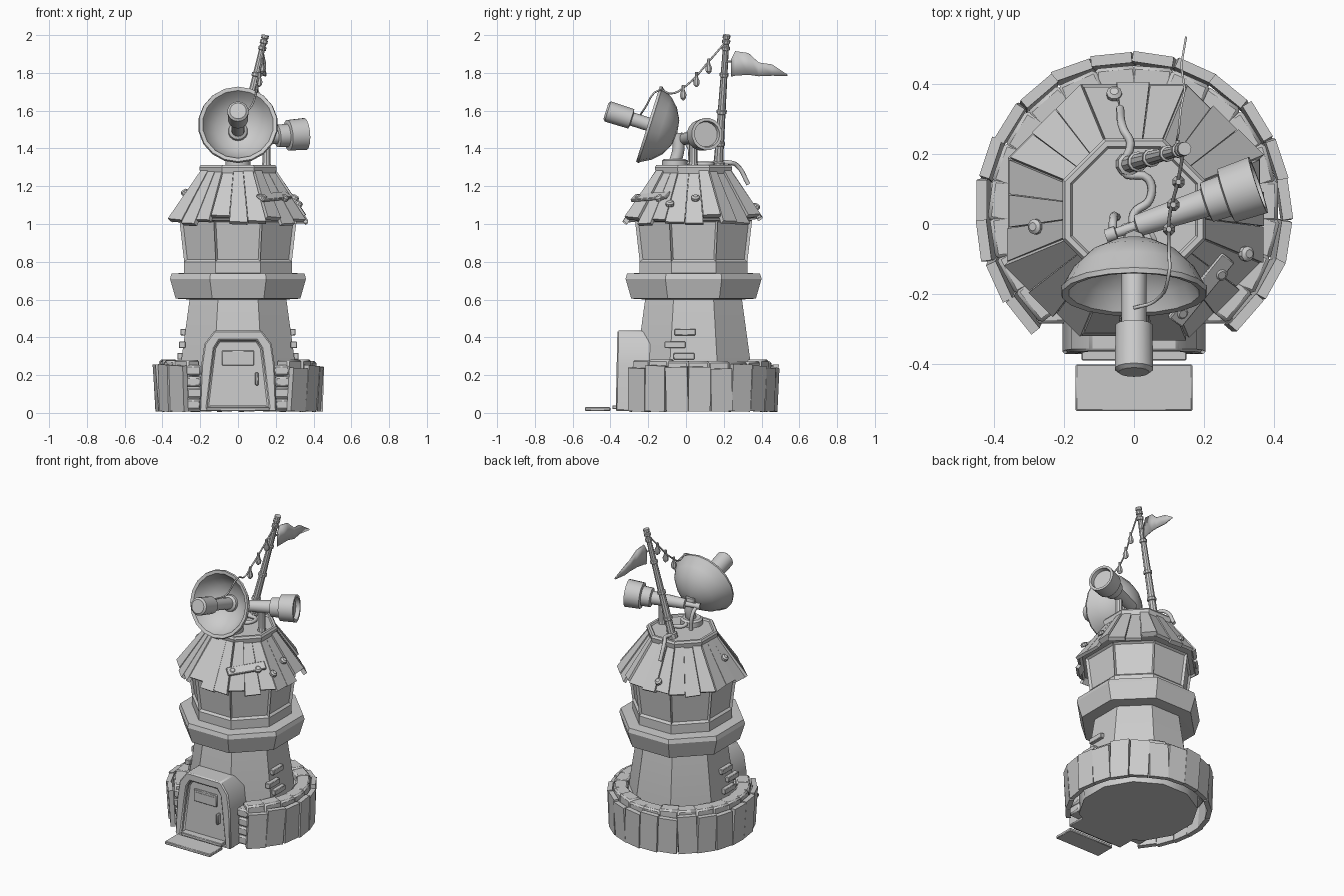
import bpy, bmesh, math, random
from math import pi, sin, cos, tan
from mathutils import Matrix, Vector

random.seed(4)
if "Cube" in bpy.data.objects:
    bpy.data.objects.remove(bpy.data.objects["Cube"])

grey = bpy.data.materials.new("plain_grey")
grey.use_nodes = True
grey.diffuse_color = (0.6, 0.6, 0.6, 1)
grey.node_tree.nodes["Principled BSDF"].inputs["Base Color"].default_value = (0.6, 0.6, 0.6, 1)

CY = 0.04                                  # tower axis in y
AXIS = Matrix.Translation((0, CY, 0))
OCT = 1 / cos(pi / 8)                      # flat-side distance to corner radius


def finish(name, bm, bevel=0.0, angle=30):
    bmesh.ops.recalc_face_normals(bm, faces=bm.faces)
    me = bpy.data.meshes.new(name)
    bm.to_mesh(me)
    bm.free()
    ob = bpy.data.objects.new(name, me)
    bpy.context.collection.objects.link(ob)
    me.materials.append(grey)
    if bevel:
        mod = ob.modifiers.new("edge_bevel", "BEVEL")
        mod.width, mod.segments = bevel, 1
    bpy.ops.object.select_all(action='DESELECT')
    ob.select_set(True)
    bpy.context.view_layer.objects.active = ob
    bpy.ops.object.shade_smooth_by_angle(angle=math.radians(angle))
    return ob


def lathe_bm(profile, n, mat):
    """Rings of (radius, height) joined and capped."""
    bm = bmesh.new()
    rings = [[bm.verts.new(mat @ Vector((r * cos((i + .5) * 2 * pi / n),
                                         r * sin((i + .5) * 2 * pi / n), z)))
              for i in range(n)] for r, z in profile]
    for a, b in zip(rings, rings[1:]):
        for i in range(n):
            j = (i + 1) % n
            bm.faces.new((a[i], a[j], b[j], b[i]))
    bm.faces.new(rings[0][::-1])
    bm.faces.new(rings[-1])
    bmesh.ops.recalc_face_normals(bm, faces=bm.faces)
    return bm


def lathe(name, profile, n=16, mat=Matrix(), bevel=0.0):
    return finish(name, lathe_bm(profile, n, mat), bevel)


def octagon(profile):
    return lathe_bm([(r * OCT, z) for r, z in profile], 8, AXIS)


def aim(start, end):
    start, end = Vector(start), Vector(end)
    return Matrix.Translation(start) @ (end - start).to_track_quat('Z', 'Y').to_matrix().to_4x4()


def add_box(bm, mat, size):
    bmesh.ops.create_cube(bm, size=1, matrix=mat @ Matrix.Diagonal((*size, 1)))


def box(name, loc, size, bevel=0.0):
    bm = bmesh.new()
    add_box(bm, Matrix.Translation(loc), size)
    return finish(name, bm, bevel)


def tube(name, points, radius):
    cu = bpy.data.curves.new(name, 'CURVE')
    cu.dimensions, cu.bevel_depth, cu.bevel_resolution = '3D', radius, 2
    cu.resolution_u, cu.use_fill_caps = 5, True
    sp = cu.splines.new('BEZIER')
    sp.bezier_points.add(len(points) - 1)
    for bp, p in zip(sp.bezier_points, points):
        bp.co = p
        bp.handle_left_type = bp.handle_right_type = 'AUTO'
    ob = bpy.data.objects.new(name, cu)
    bpy.context.collection.objects.link(ob)
    cu.materials.append(grey)
    bpy.ops.object.select_all(action='DESELECT')
    ob.select_set(True)
    bpy.context.view_layer.objects.active = ob
    bpy.ops.object.convert(target='MESH')
    bpy.ops.object.shade_smooth_by_angle(angle=math.radians(50))


# Tower body, balcony ring and lookout room
finish("tower_body", octagon([(.31, .01), (.30, .28), (.255, .61)]))
finish("balcony_ring", octagon([(.25, .6), (.33, .605), (.36, .71), (.352, .737), (.27, .742)]))
room = octagon([(.285, .73), (.285, .8), (.31, 1.02), (.19, 1.04)])
panes = [f for f in room.faces if abs(f.normal.z) < .3 and f.calc_center_median().z > .85]
bmesh.ops.inset_individual(room, faces=panes, thickness=.016, depth=-.014)
finish("lookout_room", room)

# Roof shell, planks and cap
finish("roof_shell", octagon([(.3, 1.03), (.335, 1.035), (.18, 1.28)]))
bm = bmesh.new()
for k in range(8):
    n = Vector((cos(k * pi / 4), sin(k * pi / 4), 0))
    t = Vector((-n.y, n.x, 0))
    for u0, u1 in ((-1, -.32), (-.3, .34), (.36, 1)):
        drop, lift = random.uniform(-.03, .015), random.uniform(.006, .02)
        skew = random.uniform(-.012, .012)
        cs = []
        for r, z in ((.187, 1.275), (.352 - drop * .6, 1.025 + drop)):
            for u in (u0, u1):
                for h in (-.012, lift):
                    p = n * (r + h * .8) + t * (u * r * tan(pi / 8))
                    cs.append(bm.verts.new((p.x, p.y + CY, z + h * .55 + skew * u * (r > .2))))
        for q in ((0, 1, 3, 2), (4, 6, 7, 5), (0, 4, 5, 1), (2, 3, 7, 6), (1, 5, 7, 3), (0, 2, 6, 4)):
            bm.faces.new([cs[i] for i in q])
finish("roof_planks", bm)
cap = octagon([(.18, 1.262), (.2, 1.268), (.205, 1.3), (.197, 1.313), (.182, 1.313), (.176, 1.303)])
finish("roof_cap", cap)


def on_roof(deg, r, lift=.02):
    """Frame lying on the roof slope, local z outwards."""
    a = math.radians(deg)
    face = round(deg / 45) * pi / 4
    d = r / cos(a - face)
    z = 1.275 - (r - .187) * 1.5
    return (Matrix.Translation((d * cos(a), d * sin(a) + CY, z))
            @ Matrix.Rotation(face, 4, 'Z') @ Matrix.Rotation(.98 - .39, 4, 'Y')
            @ Matrix.Translation((0, 0, lift)))


# Patch board and nail heads on the roof
bm = bmesh.new()
add_box(bm, on_roof(-50, .285) @ Matrix.Rotation(.12, 4, 'Z'), (.055, .24, .018))
finish("roof_patch", bm, .004)
for deg, r in ((-66, .29), (-36, .29), (-22, .31), (2, .29), (100, .32), (190, .27)):
    lathe("roof_nail", [(.022, -.01), (.022, .006), (.012, .014)], 10, on_roof(deg, r, .022))

# Base drum, leaning wall boards and coping stones
lathe("base_drum", [(.36, .01), (.365, .2), (.35, .23)], 12, AXIS)
boards, stones = bmesh.new(), bmesh.new()
COUNT = 18
for i in range(COUNT):
    a = -pi / 2 + math.radians(47 + 266 * i / (COUNT - 1))
    spin = AXIS @ Matrix.Rotation(a, 4, 'Z')
    h = random.uniform(.225, .25)
    add_box(boards, spin @ Matrix.Translation((.43, 0, h / 2 + .008))
            @ Matrix.Rotation(random.uniform(.02, .07), 4, 'Y')
            @ Matrix.Rotation(random.uniform(-.05, .05), 4, 'X')
            @ Matrix.Rotation(random.uniform(-.08, .08), 4, 'Z'), (.03, .117, h))
    add_box(stones, spin @ Matrix.Translation((.37, 0, .2 + random.uniform(0, .012)))
            @ Matrix.Rotation(random.uniform(-.08, .08), 4, 'Z'), (.085, .118, .14))
for s in (-1, 1):                          # stacked stones beside the door
    for j in range(4):
        add_box(stones, Matrix.Translation((s * random.uniform(.228, .24), -.235, .045 + j * .06)),
                (.085, .1, .056))
finish("wall_boards", boards)
finish("coping_stones", stones, .01)

# Loose bricks on both sides of the tower
for s in (-1, 1):
    for y, z in ((-.005, .428), (-.058, .36), (-.01, .3)):
        box("wall_brick", (s * (.287 + (.43 - z) * .13), y, z), (.035, .11, .034), .003)

# Door frame with recessed door
half = [(.205, .01), (.195, .25), (.178, .365), (.125, .435)]
outline = half + [(-x, z) for x, z in reversed(half)]
bm = bmesh.new()
front = bm.faces.new([bm.verts.new((x, -.372 + z * .02, z)) for x, z in outline])
back = bmesh.ops.extrude_face_region(bm, geom=[front])
for v in back["geom"]:
    if isinstance(v, bmesh.types.BMVert):
        v.co.y = -.16
if front not in bm.faces[:]:
    bm.faces.new([v for v in bm.verts if v.co.y < -.3])
bmesh.ops.recalc_face_normals(bm, faces=bm.faces)
bm.faces.ensure_lookup_table()
front = min(bm.faces, key=lambda f: f.calc_center_median().y)
bmesh.ops.inset_region(bm, faces=[front], thickness=.058)
for v in front.verts:
    if v.co.z < .1:
        v.co.z = .025
recess = bmesh.ops.extrude_face_region(bm, geom=[front])
bmesh.ops.translate(bm, vec=(0, .03, 0), verts=[g for g in recess["geom"] if isinstance(g, bmesh.types.BMVert)])
if front.is_valid:
    bm.faces.remove(front)
finish("door_frame", bm, .007)
box("door_hatch_frame", (0, -.338, .29), (.17, .02, .08), .004)
box("door_hatch_pane", (0, -.346, .29), (.135, .009, .048))
box("door_handle", (.1, -.35, .18), (.018, .03, .07), .005)
box("door_sill", (0, -.365, .03), (.3, .05, .02), .003)
box("door_step", (0, -.468, .02), (.335, .134, .02), .004)

# Dish with feed horn and stand
dish_axis = Vector((0, -.95, .3)).normalized()
hub = Vector((0, -.047, 1.48))
dish_mat = aim(hub, hub + dish_axis)
lathe("dish", [(.005, 0), (.07, .01), (.13, .042), (.175, .088), (.202, .138), (.212, .148),
               (.208, .162), (.188, .158), (.165, .11), (.12, .066), (.06, .035), (.005, .026)], 18, dish_mat)
lathe("feed_horn", [(.055, .02), (.05, .05), (.036, .06), (.036, .25), (.054, .255),
                    (.056, .385), (.044, .395)], 14, dish_mat)
lathe("dish_foot", [(.068, 1.3), (.068, 1.335), (.055, 1.345)], 14, Matrix.Translation((0, -.06, 0)))
tube("dish_stand", [(0, -.06, 1.32), (0, -.04, 1.4), (0, -.05, 1.48)], .032)

# Spyglass on a post
lathe("spyglass", [(.02, 0), (.02, .03), (.014, .032), (.016, .09), (.032, .095), (.042, .3),
                   (.06, .305), (.062, .36), (.082, .365), (.086, .46), (.07, .46), (.066, .435)],
      16, aim((-.08, -.035, 1.445), (.38, .12, 1.478)))
lathe("spyglass_post", [(.028, 1.3), (.022, 1.33), (.022, 1.45)], 10, Matrix.Translation((.15, .038, 0)))
tube("spyglass_bracket", [(-.06, -.03, 1.44), (-.06, .01, 1.42), (-.05, .02, 1.3)], .012)

# Mast with joint collars
foot, tip = Vector((-.02, .17, 1.3)), Vector((.145, .215, 2))
length = (tip - foot).length
mast = [(.034, 0), (.034, .03), (.025, .035)]
for f in (.18, .42, .7, .9, .95):
    r, z = .025 - .01 * f, f * length
    mast += [(r, z - .012), (r + .006, z - .008), (r + .006, z + .008), (r, z + .012)]
lathe("mast", mast + [(.015, length - .02), (.02, length - .018), (.02, length)], 10, aim(foot, tip))

# Ragged flag
bm = bmesh.new()
rows = [(.125, .238, 1.87, 1.78), (.13, .26, 1.915, 1.785), (.137, .33, 1.905, 1.79),
        (.148, .385, 1.855, 1.782), (.138, .455, 1.845, 1.785), (.152, .535, 1.792, 1.784)]
cols = [(bm.verts.new((x, y, a)), bm.verts.new((x, y, b))) for x, y, a, b in rows]
for (a, b), (c, d) in zip(cols, cols[1:]):
    bm.faces.new((a, b, d, c))
flag = finish("flag", bm)
flag.modifiers.new("cloth", "SOLIDIFY").thickness = .006
tube("flag_tie", [(.12, .2, 1.86), (.125, .24, 1.86)], .005)

# Light string with hanging bulbs
tube("light_string", [(.143, .215, 1.97), (.125, .12, 1.86), (.1, .01, 1.74), (.1, -.08, 1.69),
                      (.1, -.14, 1.71), (.06, -.22, 1.61), (0, -.24, 1.58)], .005)
for x, y, z in ((.127, .12, 1.865), (.112, .055, 1.795), (.1, -.015, 1.725)):
    lathe("light_bulb", [(.008, .01), (.009, -.015), (.019, -.04), (.016, -.058), (.004, -.07)],
          8, Matrix.Translation((x, y, z)))

# Cable winding over the cap and down the roof
tube("cable", [(0, -.03, 1.33), (.0, .03, 1.318), (.045, .07, 1.318), (.04, .13, 1.318), (-.03, .15, 1.32),
               (-.01, .23, 1.325), (-.03, .27, 1.31), (-.04, .33, 1.21)], .012)
